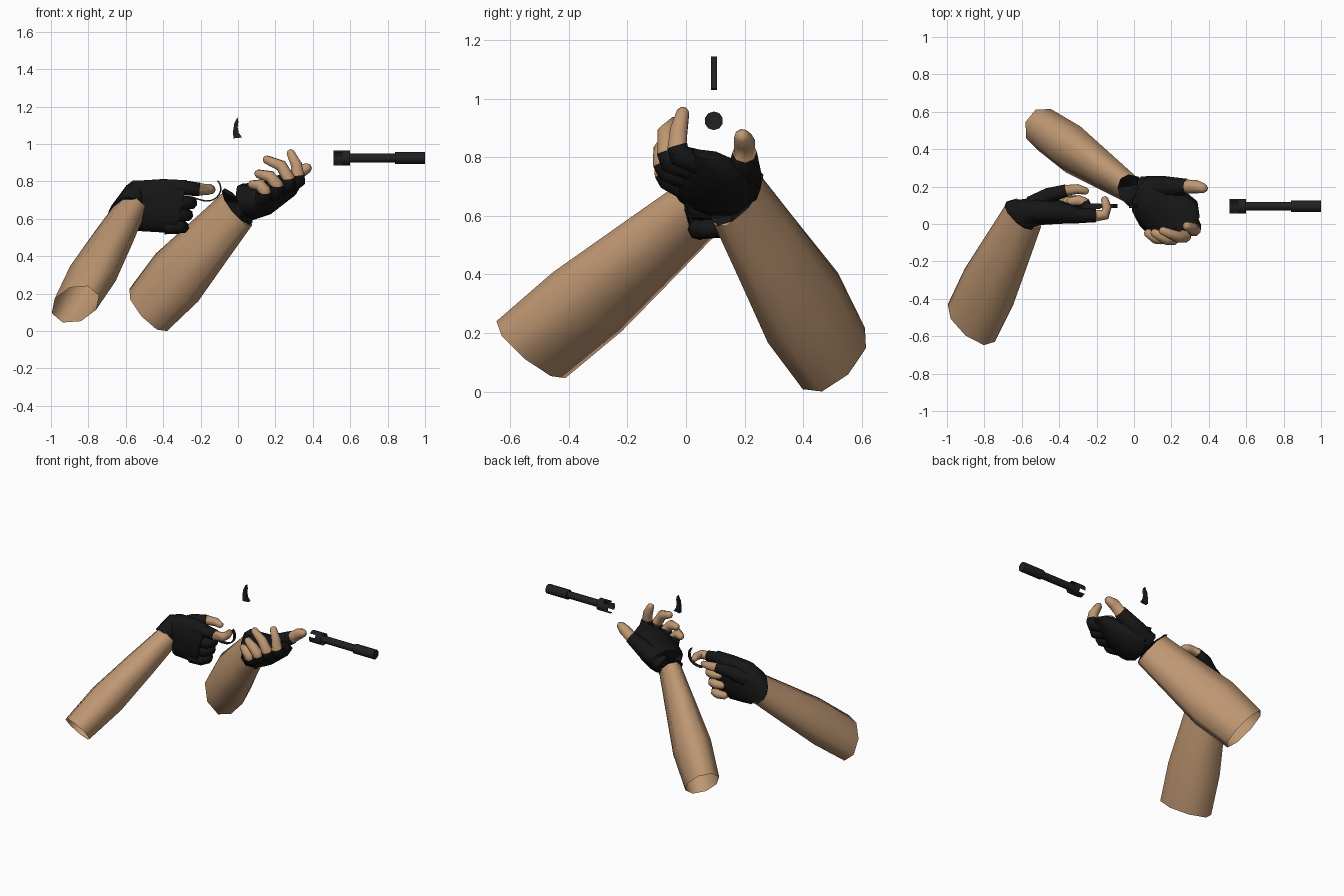
import bpy, bmesh, math
from mathutils import Vector as V

if "Cube" in bpy.data.objects:
    bpy.data.objects.remove(bpy.data.objects["Cube"])


def material(name, rgb):
    m = bpy.data.materials.new(name)
    m.diffuse_color = (*rgb, 1)
    m.use_nodes = True
    m.node_tree.nodes["Principled BSDF"].inputs["Base Color"].default_value = m.diffuse_color
    return m


SKIN = material("skin_tan", (0.52, 0.31, 0.17))
GLOVE = material("glove_black", (0.008, 0.008, 0.008))
METAL = material("dark_metal", (0.015, 0.015, 0.016))


def finish(name, bm, mats, angle):
    bmesh.ops.recalc_face_normals(bm, faces=bm.faces)
    me = bpy.data.meshes.new(name)
    bm.to_mesh(me)
    bm.free()
    for m in mats:
        me.materials.append(m)
    ob = bpy.data.objects.new(name, me)
    bpy.context.collection.objects.link(ob)
    bpy.ops.object.select_all(action='DESELECT')
    ob.select_set(True)
    bpy.context.view_layer.objects.active = ob
    bpy.ops.object.shade_smooth_by_angle(angle=math.radians(angle))
    return ob


def loft(name, sections, mats, n=8, switch=99, caps=(True, True), angle=65, skip=None, power=1):
    """Skin elliptical sections (centre, half axis, half axis); second material from ring `switch`."""
    bm = bmesh.new()
    rings = []

    def rnd(v):  # power below 1 squares the section off
        return math.copysign(abs(v) ** power, v)
    for c, a, b in sections:
        c, a, b = V(c), V(a), V(b)
        rings.append([bm.verts.new(c + a * rnd(math.cos(t)) + b * rnd(math.sin(t)))
                      for t in [2 * math.pi * (i + 0.5) / n for i in range(n)]])
    for k in range(len(rings) - 1):
        for i in range(n):
            if skip and skip(k, i):
                continue
            j = (i + 1) % n
            f = bm.faces.new((rings[k][i], rings[k][j], rings[k + 1][j], rings[k + 1][i]))
            f.material_index = int(k >= switch)
    if caps[0]:
        bm.faces.new(rings[0])
    if caps[1]:
        bm.faces.new(rings[-1]).material_index = int(len(rings) > switch)
    return finish(name, bm, mats, angle)


def digit(name, pts, radii, switch):
    """Finger: round tube along points with a tapered tip, glove first and then skin."""
    pts = [V(p) for p in pts]
    radii = list(radii)
    tip = (pts[-1] - pts[-2]).normalized()
    pts.append(pts[-1] + tip * radii[-1] * 0.6)
    radii.append(radii[-1] * 0.5)
    # glove edge is a small step down to the skin
    pts.insert(switch + 1, pts[switch].copy())
    radii.insert(switch + 1, radii[switch] * 0.88)
    u, secs = V((0.1, 0.3, 1)), []
    for i, p in enumerate(pts):
        t = (pts[min(i + 1, len(pts) - 1)] - pts[max(i - 1, 0)]).normalized()
        u = (u - t * u.dot(t)).normalized()
        secs.append((p, u * radii[i], t.cross(u) * radii[i]))
    loft(name, secs, [GLOVE, SKIN], 8, switch)


def forearm(name, start, end, a, b, rings):
    """Forearm along an axis: rings are (fraction, half width a, half width b)."""
    start, end = V(start), V(end)
    loft(name, [(start.lerp(end, t), a * ra, b * rb) for t, ra, rb in rings],
         [SKIN], 8, caps=(False, True))


def plate(name, outline, y0, y1):
    """Flat part: x-z outline given depth in y."""
    bm = bmesh.new()
    f = bm.faces.new([bm.verts.new((x, y0, z)) for x, z in outline])
    ext = bmesh.ops.extrude_face_region(bm, geom=[f])
    bmesh.ops.translate(bm, vec=(0, y1 - y0, 0),
                        verts=[g for g in ext['geom'] if isinstance(g, bmesh.types.BMVert)])
    finish(name, bm, [METAL], 35)


# ---- Right arm and gloved hand closed around a grip (P narrow axis, Q wide axis) ----
P, Q = V((0.74, 0.23, -0.63)), V((-0.588, 0.661, -0.44))
forearm("right_forearm", (-0.87, -0.53, 0.143), (-0.585, 0.055, 0.64), P, Q,
        [(0, 0.103, 0.178), (0.33, 0.12, 0.176), (0.7, 0.1, 0.146), (1, 0.08, 0.122)])
loft("right_glove_palm", [
    ((-0.595, 0.05, 0.64), P * 0.08, Q * 0.118),
    ((-0.56, 0.075, 0.67), (0.02, 0, -0.125), Q * 0.085),
    ((-0.51, 0.07, 0.67), (-0.005, 0, -0.14), (0.0, 0.078, 0)),
    ((-0.40, 0.065, 0.67), (0.0, 0, -0.147), (0, 0.066, 0)),
    ((-0.30, 0.045, 0.675), (-0.03, 0, -0.135), (0, 0.042, 0)),
], [GLOVE], 12, power=0.8)
digit("right_index_finger",
      [(-0.36, 0.05, 0.765), (-0.28, 0.045, 0.765), (-0.205, 0.045, 0.757), (-0.155, 0.05, 0.757),
       (-0.145, 0.09, 0.757), (-0.158, 0.135, 0.757)],
      (0.042, 0.04, 0.036, 0.03, 0.026, 0.02), 2)
for k, label in enumerate(("middle", "ring", "little")):
    z, s = 0.685 - 0.064 * k, -0.022 * k
    digit(f"right_{label}_finger",
          [(-0.35 + s, 0.045, z), (-0.27 + s, 0.045, z), (-0.252 + s, 0.085, z),
           (-0.27 + s, 0.115, z), (-0.295 + s, 0.127, z), (-0.345 + s, 0.12, z)],
          (0.04, 0.037, 0.035, 0.034, 0.029, 0.024), 3)
digit("right_thumb",
      [(-0.54, 0.1, 0.71), (-0.45, 0.155, 0.755), (-0.36, 0.18, 0.77),
       (-0.30, 0.187, 0.77), (-0.255, 0.175, 0.765)],
      (0.055, 0.042, 0.034, 0.027, 0.02), 2)

# ---- Left arm and open, upturned gloved hand (A narrow axis, B wide axis) ----
A, B = V((-0.627, -0.762, 0.091)), V((0.481, -0.481, -0.714))
forearm("left_forearm", (-0.48, 0.505, 0.113), (0.0, 0.175, 0.655), A, B,
        [(0, 0.113, 0.165), (0.32, 0.126, 0.187), (0.7, 0.095, 0.155), (1, 0.07, 0.132)])
loft("left_glove_palm", [
    ((-0.005, 0.175, 0.665), A * 0.08, B * 0.138),
    ((0.05, 0.15, 0.69), (0.03, 0.105, 0.05), (-0.055, -0.02, 0.085)),
    ((0.13, 0.10, 0.705), (0.09, 0.11, 0.05), (-0.045, -0.02, 0.08)),
    ((0.20, 0.04, 0.735), (0.135, 0.075, 0.07), (-0.035, -0.03, 0.06)),
    ((0.225, -0.01, 0.755), (0.125, 0.04, 0.065), (-0.025, -0.02, 0.042)),
], [GLOVE], 10)
fingers = {
    "index": [(0.29, 0.04, 0.785), (0.322, -0.02, 0.805), (0.32, -0.03, 0.84),
              (0.312, -0.025, 0.89), (0.28, -0.01, 0.955)],
    "middle": [(0.24, 0.01, 0.765), (0.272, -0.055, 0.785), (0.268, -0.065, 0.82),
               (0.23, -0.067, 0.885), (0.15, -0.035, 0.918)],
    "ring": [(0.18, -0.01, 0.735), (0.207, -0.065, 0.755), (0.207, -0.08, 0.785),
             (0.17, -0.08, 0.827), (0.105, -0.045, 0.842)],
    "little": [(0.12, -0.01, 0.70), (0.142, -0.06, 0.725), (0.142, -0.075, 0.75),
               (0.115, -0.075, 0.783), (0.07, -0.045, 0.783)],
}
for label, pts in fingers.items():
    digit(f"left_{label}_finger", pts, (0.044, 0.041, 0.038, 0.032, 0.023), 2)
digit("left_thumb",
      [(0.04, 0.195, 0.69), (0.16, 0.197, 0.745), (0.285, 0.2, 0.818), (0.335, 0.2, 0.855), (0.375, 0.19, 0.874)],
      (0.06, 0.06, 0.042, 0.036, 0.026), 2)

# ---- Loose metal parts ----
CY, CZ = 0.095, 0.925


def along_x(x, r):
    return ((x, CY, CZ), (0, r, 0), (0, 0, r))


loft("barrel", [along_x(x, r) for x, r in
                ((0.56, 0.024), (0.84, 0.024), (0.84, 0.032), (1.0, 0.032))], [METAL], 10, angle=40)
# notched collar: four slots at the open near end
loft("barrel_collar", [along_x(0.51, 0.041), along_x(0.555, 0.041), along_x(0.60, 0.041)],
     [METAL], 12, caps=(False, False), angle=40, skip=lambda k, i: k == 0 and i % 3 == 1)

# trigger blade
plate("trigger", [(-0.003, 1.145), (-0.02, 1.11), (-0.026, 1.07), (-0.025, 1.03), (0.022, 1.035),
                  (0.004, 1.06), (-0.002, 1.09), (0.002, 1.12)], 0.085, 0.106)

# thin curved guard around the trigger finger
arc = [(math.radians(40 - 17 * i)) for i in range(10)]
ring = [(-0.165 + r * math.cos(t) * 1.1, 0.762 + r * math.sin(t))
        for r, seq in ((0.07, arc), (0.063, arc[::-1])) for t in seq]
plate("trigger_guard", ring, 0.085, 0.106)
plate("guard_strap", [(-0.26, 0.715), (-0.18, 0.692), (-0.18, 0.699), (-0.26, 0.724)], 0.08, 0.11)
